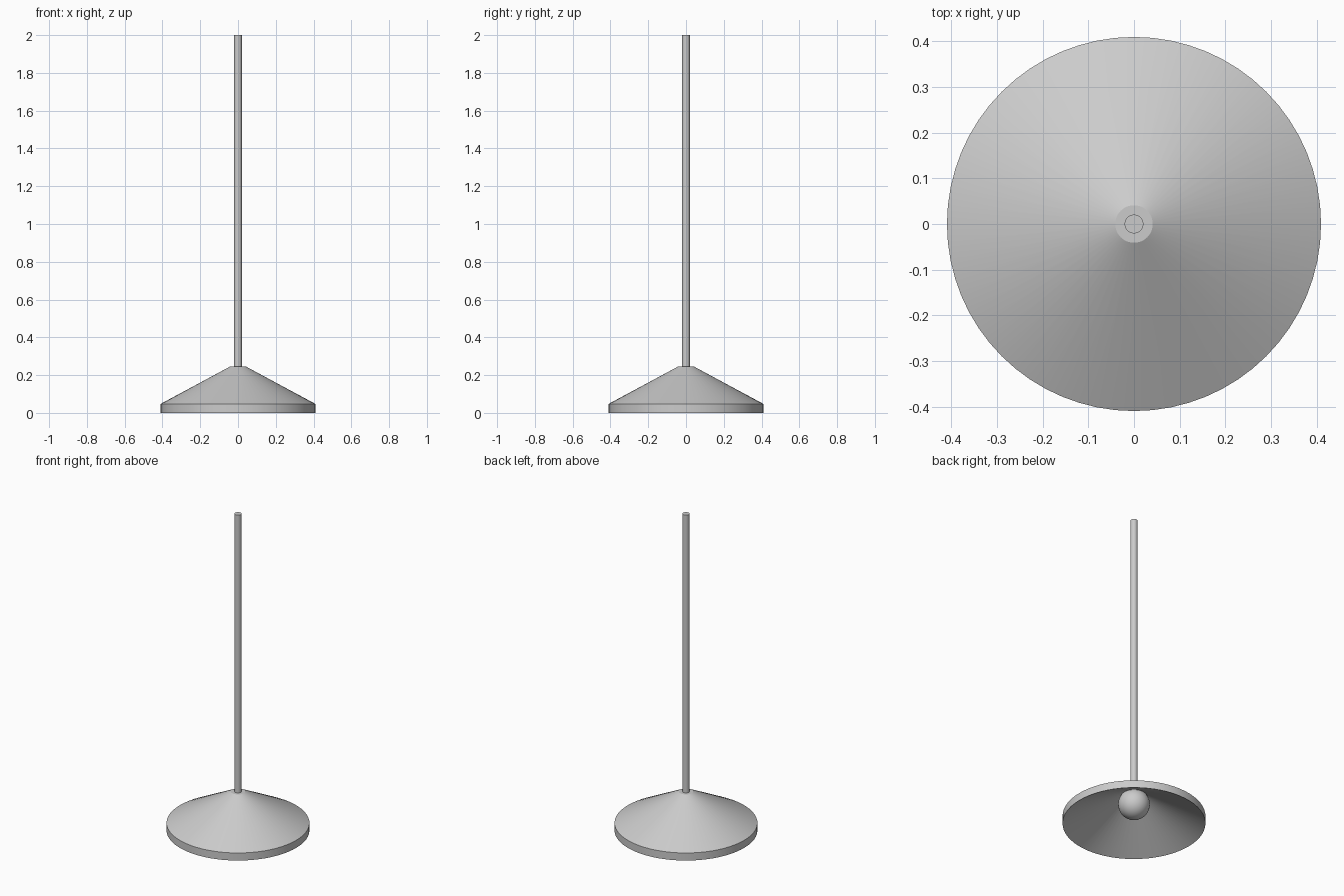
import bpy, math, bmesh

if "Cube" in bpy.data.objects:
    bpy.data.objects.remove(bpy.data.objects["Cube"])

SEGMENTS = 64


def smooth(obj, angle=20):
    bpy.ops.object.select_all(action='DESELECT')
    obj.select_set(True)
    bpy.context.view_layer.objects.active = obj
    bpy.ops.object.shade_smooth_by_angle(angle=math.radians(angle))


def lathe(name, profile):
    """Spin a (radius, z) profile around the z axis."""
    bm = bmesh.new()
    verts = [bm.verts.new((r, 0, z)) for r, z in profile]
    edges = [bm.edges.new(pair) for pair in zip(verts, verts[1:])]
    bmesh.ops.spin(bm, geom=verts + edges, cent=(0, 0, 0), axis=(0, 0, 1),
                   angle=math.tau, steps=SEGMENTS)
    bmesh.ops.remove_doubles(bm, verts=bm.verts, dist=1e-5)
    bmesh.ops.recalc_face_normals(bm, faces=bm.faces)
    mesh = bpy.data.meshes.new(name)
    bm.to_mesh(mesh)
    bm.free()
    obj = bpy.data.objects.new(name, mesh)
    bpy.context.collection.objects.link(obj)
    smooth(obj)
    return obj


# Conical shade of even thickness: the inner cone runs down to the lower rim
rim, neck, top, thick = 0.409, 0.041, 0.246, 0.048
lathe("lamp_shade", [(0, top), (neck, top), (rim, thick),
                     (rim, 0), (neck, top - thick), (0, top - thick)])

# Hanging rod, set slightly into the shade
low, high = top - 0.01, 2.0
bpy.ops.mesh.primitive_cylinder_add(vertices=32, radius=0.0205, depth=high - low,
                                    location=(0, 0, (high + low) / 2))
rod = bpy.context.object
rod.name = "hanging_rod"
smooth(rod, 30)

# Round bulb inside the shade
bpy.ops.mesh.primitive_uv_sphere_add(segments=32, ring_count=16, radius=0.091,
                                     location=(0, 0, 0.126))
bulb = bpy.context.object
bulb.name = "light_bulb"
smooth(bulb, 30)
